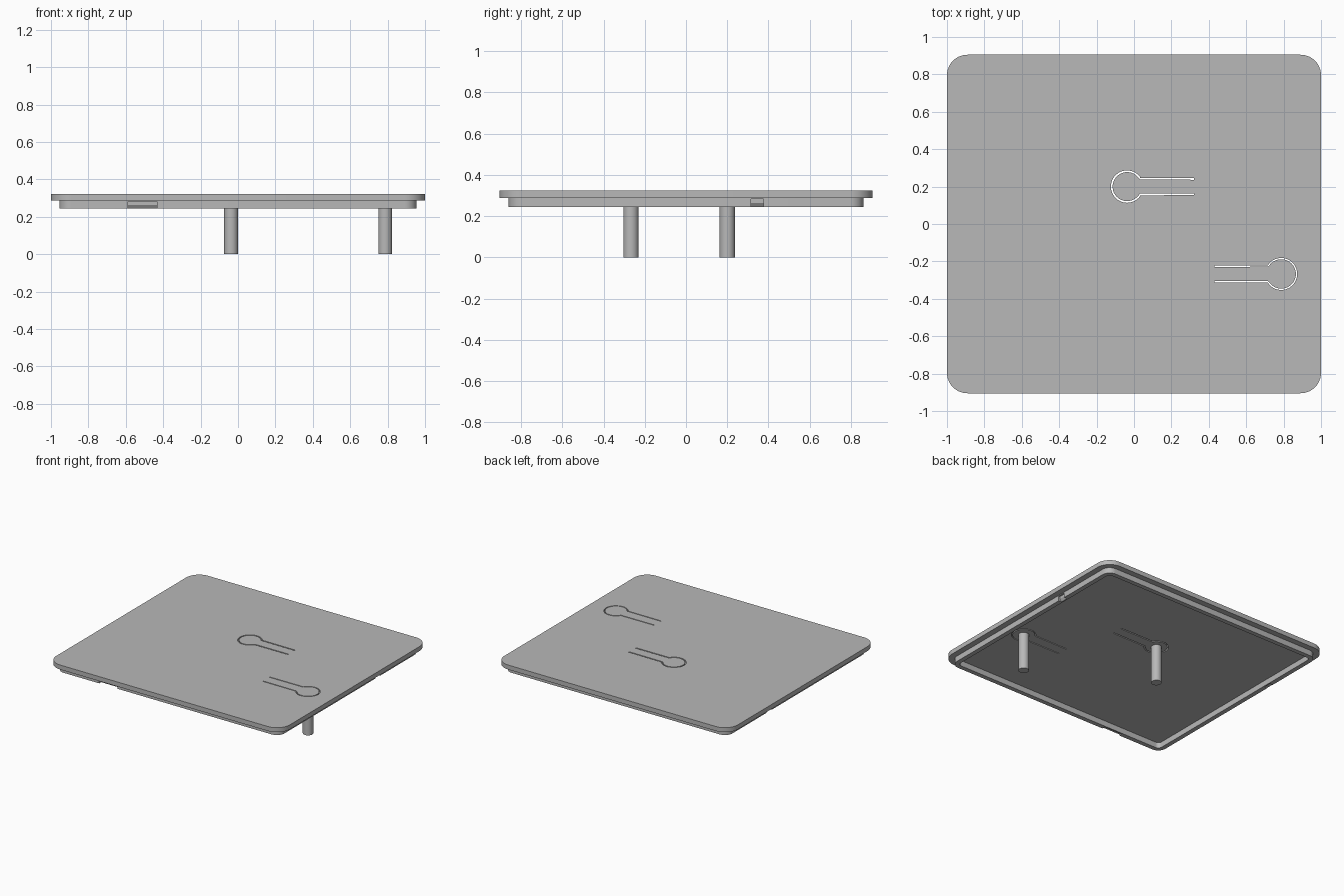
import bpy, bmesh, math
from mathutils import Matrix, Vector

cube = bpy.data.objects.get("Cube")
if cube:
    bpy.data.objects.remove(cube, do_unlink=True)

grey = bpy.data.materials.new("Plain grey")
grey.use_nodes = True
GREY = (0.48, 0.48, 0.48, 1)
grey.diffuse_color = GREY
grey.node_tree.nodes["Principled BSDF"].inputs["Base Color"].default_value = GREY

HALF_X, HALF_Y, CORNER = 1.0, 0.905, 0.11
TOP, PLATE_LOW, RIM_LOW = 0.323, 0.288, 0.245
RIM_INSET, RIM_WALL = 0.045, 0.035


def make(name, bm):
    bmesh.ops.recalc_face_normals(bm, faces=bm.faces[:])
    mesh = bpy.data.meshes.new(name)
    bm.to_mesh(mesh)
    bm.free()
    mesh.materials.append(grey)
    obj = bpy.data.objects.new(name, mesh)
    bpy.context.collection.objects.link(obj)
    return obj


def extrude_up(bm, height):
    res = bmesh.ops.extrude_face_region(bm, geom=bm.faces[:])
    verts = [g for g in res["geom"] if isinstance(g, bmesh.types.BMVert)]
    bmesh.ops.translate(bm, verts=verts, vec=(0, 0, height))


def outline(inset, steps=12):
    """Rounded rectangle, offset inwards from the plate edge."""
    r = CORNER - inset
    points = []
    for q, (sx, sy) in enumerate([(1, 1), (-1, 1), (-1, -1), (1, -1)]):
        for i in range(steps + 1):
            a = (q + i / steps) * math.pi / 2
            points.append((sx * (HALF_X - CORNER) + r * math.cos(a),
                           sy * (HALF_Y - CORNER) + r * math.sin(a)))
    return points


def subtract(obj, cutter):
    mod = obj.modifiers.new("cut", "BOOLEAN")
    mod.operation, mod.solver, mod.object = "DIFFERENCE", "EXACT", cutter
    bpy.context.view_layer.objects.active = obj
    bpy.ops.object.modifier_apply(modifier=mod.name)
    bpy.data.objects.remove(cutter, do_unlink=True)


def smooth(obj):
    bpy.ops.object.select_all(action="DESELECT")
    obj.select_set(True)
    bpy.context.view_layer.objects.active = obj
    bpy.ops.object.shade_smooth_by_angle(angle=math.radians(30))


# Cover plate
bm = bmesh.new()
bm.faces.new([bm.verts.new((x, y, PLATE_LOW)) for x, y in outline(0)])
extrude_up(bm, TOP - PLATE_LOW)
plate = make("cover_plate", bm)

# Rim under the plate
bm = bmesh.new()
outer = [bm.verts.new((x, y, RIM_LOW)) for x, y in outline(RIM_INSET)]
inner = [bm.verts.new((x, y, RIM_LOW)) for x, y in outline(RIM_INSET + RIM_WALL)]
for i in range(len(outer)):
    j = (i + 1) % len(outer)
    bm.faces.new((outer[i], outer[j], inner[j], inner[i]))
extrude_up(bm, PLATE_LOW - RIM_LOW + 0.002)
rim = make("rim", bm)


def catch_cutter(width, matrix):
    """Recess whose back wall slopes inwards towards its open bottom."""
    section = [(0.03, 0.283), (-0.012, 0.283), (-0.012, 0.264),
               (-0.028, 0.24), (0.03, 0.24)]
    bm = bmesh.new()
    bm.faces.new([bm.verts.new((d, -width / 2, z)) for d, z in section])
    res = bmesh.ops.extrude_face_region(bm, geom=bm.faces[:])
    verts = [g for g in res["geom"] if isinstance(g, bmesh.types.BMVert)]
    bmesh.ops.translate(bm, verts=verts, vec=(0, width, 0))
    bmesh.ops.transform(bm, verts=bm.verts[:], matrix=matrix)
    return make("catch_cutter", bm)


# Catch recesses on the front and both sides of the rim
rim_x, rim_y = HALF_X - RIM_INSET, HALF_Y - RIM_INSET
for x, y, turn, width in [(-0.51, -rim_y, -90, 0.155),
                          (rim_x, 0.346, 0, 0.06),
                          (-rim_x, 0.346, 180, 0.06)]:
    place = Matrix.Translation((x, y, 0)) @ Matrix.Rotation(math.radians(turn), 4, "Z")
    subtract(rim, catch_cutter(width, place))


def slit_cutter(cx, cy, side, reach, slit):
    """Keyhole-shaped slit that frees a round button on a springy tongue."""
    radius, half = 0.082, 0.041
    start = math.asin(half / radius) + 0.02
    path = [Vector((reach, half))]
    steps = 40
    for i in range(steps + 1):
        a = start + (2 * math.pi - 2 * start) * i / steps
        path.append(Vector((radius * math.cos(a), radius * math.sin(a))))
    path.append(Vector((reach, -half)))
    bm = bmesh.new()
    rows = []
    for i, p in enumerate(path):
        d = path[min(i + 1, len(path) - 1)] - path[max(i - 1, 0)]
        n = Vector((-d.y, d.x)).normalized() * slit / 2
        rows.append([bm.verts.new((cx + side * q.x, cy + q.y, PLATE_LOW - 0.02))
                     for q in (p + n, p - n)])
    for a, b in zip(rows, rows[1:]):
        bm.faces.new((a[0], a[1], b[1], b[0]))
    extrude_up(bm, TOP - PLATE_LOW + 0.04)
    return make("slit_cutter", bm)


# Two buttons: slit in the plate and a push pin below
for name, cx, cy, side, slit in [("centre_push_pin", -0.037, 0.2, 1, 0.009),
                                 ("left_push_pin", 0.787, -0.267, -1, 0.007)]:
    subtract(plate, slit_cutter(cx, cy, side, 0.357, slit))
    bm = bmesh.new()
    height = PLATE_LOW + 0.002
    bmesh.ops.create_cone(bm, cap_ends=True, segments=40, radius1=0.037, radius2=0.037,
                          depth=height, matrix=Matrix.Translation((cx, cy, height / 2)))
    smooth(make(name, bm))

smooth(plate)
smooth(rim)
